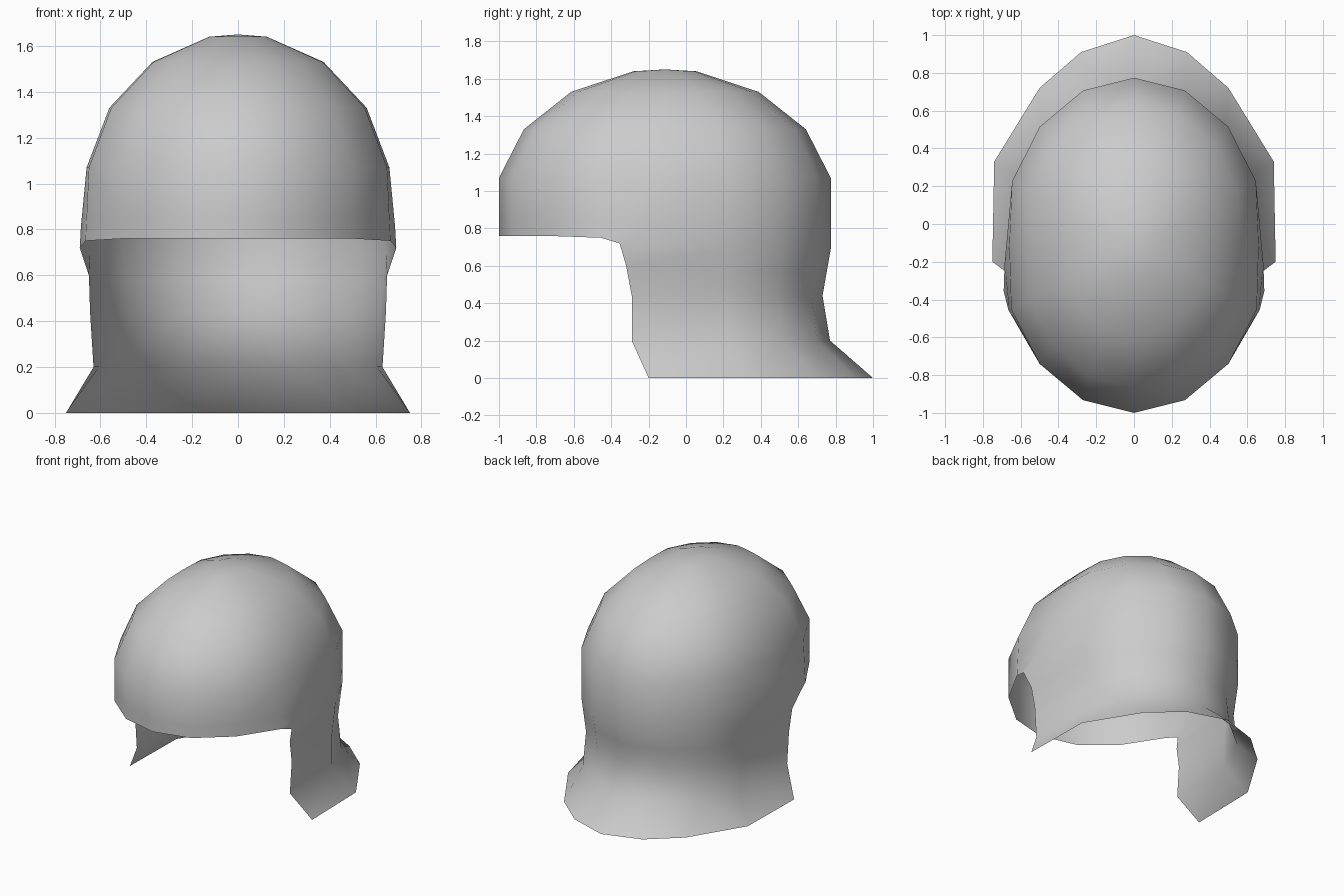
import bpy, bmesh
from math import cos, pi

if "Cube" in bpy.data.objects:
    bpy.data.objects.remove(bpy.data.objects["Cube"])

CY = -0.113                                   # dome centre in y
WIDTH = [0, .27, .5, .645, .66, .65, .5, .27, 0]   # half outline, back to front


def outline(scale, z):
    return [(w * scale, CY + .887 * scale * cos(k * pi / 8), z)
            for k, w in enumerate(WIDTH)]


def blend(a, b, t):
    return [tuple(p + (q - p) * t for p, q in zip(u, v)) for u, v in zip(a, b)]


# Dome rings from the crown down to the temples
rings = [outline(s, z) for s, z in ((.19, 1.64), (.565, 1.53), (.85, 1.33), (1, 1.07))]

# Brow edge, with the rounded corner beside the face opening
brow = [(x, y, .69 if k < 4 else .76) for k, (x, y, z) in enumerate(outline(1, 0))]
brow[4] = (.69, -.355, .72)
brow[5] = (.665, -.455, .75)
upper = blend(rings[-1], brow, .72)
upper[4] = (.685, -.21, .81)
rings += [upper, brow]

# Neck guard rings, back to side, ending in the flared skirt
neck = [(0, .73, .44), (.26, .67, .44), (.48, .49, .44), (.62, .22, .44), (.645, -.29, .44)]
base = [(0, .77, .2), (.265, .70, .2), (.485, .52, .2), (.605, .24, .2), (.63, -.29, .2)]
skirt = [(0, 1, 0), (.28, .91, 0), (.5, .72, 0), (.74, .33, 0), (.75, -.2, 0)]
jaw = blend(brow[:5], neck, .45)
jaw[4] = (.65, -.32, .6)
rings += [jaw, neck, base, skirt]

# Half shell joined ring to ring, then mirrored
bm = bmesh.new()
crown = bm.verts.new((0, CY, 1.65))
grid = [[bm.verts.new(p) for p in ring] for ring in rings]
for a, b in zip(grid[0], grid[0][1:]):
    bm.faces.new((crown, b, a))
for up, low in zip(grid, grid[1:]):
    for k in range(len(low) - 1):
        bm.faces.new((up[k], up[k + 1], low[k + 1], low[k]))
bmesh.ops.recalc_face_normals(bm, faces=bm.faces)
if sum(f.normal.x for f in bm.faces) < 0:
    bmesh.ops.reverse_faces(bm, faces=bm.faces)
for f in bm.faces:
    f.smooth = True
mesh = bpy.data.meshes.new("helmet_shell")
bm.to_mesh(mesh)
bm.free()
helmet = bpy.data.objects.new("helmet_shell", mesh)
bpy.context.collection.objects.link(helmet)
mirror = helmet.modifiers.new("mirror", 'MIRROR')
mirror.use_axis[0] = True
mirror.merge_threshold = .001
